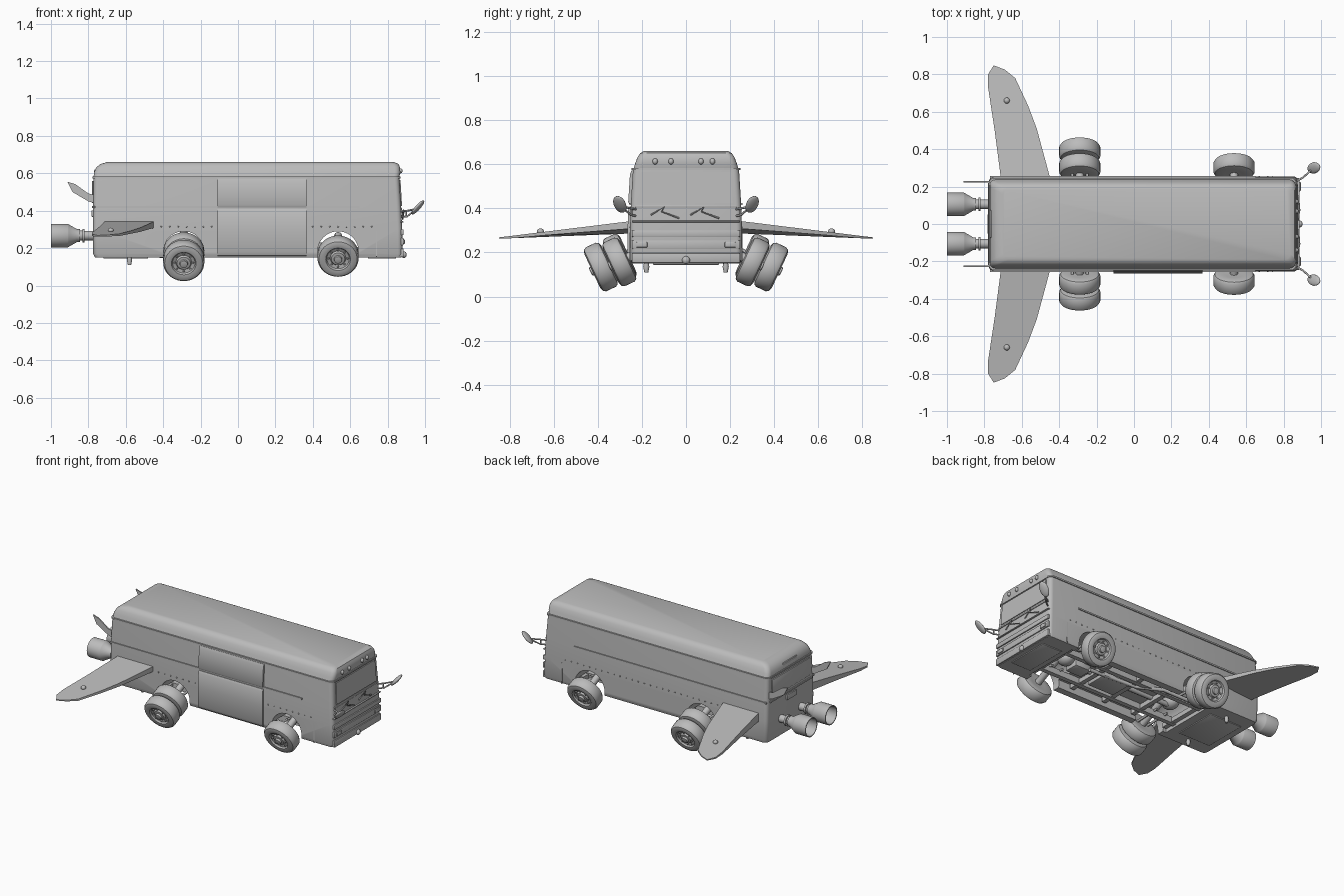
import bpy, bmesh, math
from mathutils import Vector, Matrix

if "Cube" in bpy.data.objects:
    bpy.data.objects.remove(bpy.data.objects["Cube"])

grey = bpy.data.materials.new("plain_grey")
grey.use_nodes = True
grey.diffuse_color = (0.5, 0.5, 0.5, 1)
grey.node_tree.nodes["Principled BSDF"].inputs["Base Color"].default_value = (0.5, 0.5, 0.5, 1)


def select(ob):
    bpy.ops.object.select_all(action='DESELECT')
    ob.select_set(True)
    bpy.context.view_layer.objects.active = ob


def finish(bm, name, angle=35):
    bmesh.ops.recalc_face_normals(bm, faces=bm.faces)
    me = bpy.data.meshes.new(name)
    bm.to_mesh(me)
    bm.free()
    me.materials.append(grey)
    ob = bpy.data.objects.new(name, me)
    bpy.context.collection.objects.link(ob)
    select(ob)
    bpy.ops.object.shade_smooth_by_angle(angle=math.radians(angle))
    return ob


def box(name, centre, size, bevel=0.0):
    bm = bmesh.new()
    bmesh.ops.create_cube(bm, size=1, matrix=Matrix.Translation(centre) @ Matrix.Diagonal((*size, 1)))
    if bevel:
        bmesh.ops.bevel(bm, geom=bm.edges[:], offset=bevel, segments=2, affect='EDGES', profile=0.5)
    return finish(bm, name)


def skin(bm, loops, caps=True):
    for a, b in zip(loops, loops[1:]):
        for i in range(len(a)):
            j = (i + 1) % len(a)
            bm.faces.new((a[i], a[j], b[j], b[i]))
    if caps:
        bm.faces.new(loops[0])
        bm.faces.new(loops[-1])


def lathe(name, profile, origin, axis, segs=32):
    """Revolve (distance along axis, radius) pairs; both ends are capped."""
    bm = bmesh.new()
    m = Matrix.Translation(origin) @ Vector(axis).to_track_quat('Z', 'Y').to_matrix().to_4x4()
    ring = [2 * math.pi * i / segs for i in range(segs)]
    skin(bm, [[bm.verts.new(m @ Vector((r * math.cos(t), r * math.sin(t), d))) for t in ring]
              for d, r in profile])
    return finish(bm, name)


def loft(name, levels, radius=0.03):
    """Stack rounded rectangles given as (z, back x, front x, half width)."""
    bm = bmesh.new()
    loops = []
    for z, x0, x1, hy in levels:
        corners = [(x1, hy, 0), (x0, hy, 1), (x0, -hy, 2), (x1, -hy, 3)]
        loop = []
        for x, y, q in corners:
            cx = x - math.copysign(radius, x)
            cy = y - math.copysign(radius, y)
            for k in range(5):
                t = (q + k / 4) * math.pi / 2
                loop.append(bm.verts.new((cx + radius * math.cos(t), cy + radius * math.sin(t), z)))
        loops.append(loop)
    skin(bm, loops)
    return finish(bm, name)


def prism(name, points, shift):
    bm = bmesh.new()
    skin(bm, [[bm.verts.new(p) for p in points],
              [bm.verts.new(Vector(p) + Vector(shift)) for p in points]])
    return finish(bm, name)


def tube(name, points, r):
    cu = bpy.data.curves.new(name, 'CURVE')
    cu.dimensions = '3D'
    cu.bevel_depth = r
    cu.bevel_resolution = 2
    cu.use_fill_caps = True
    sp = cu.splines.new('POLY')
    sp.points.add(len(points) - 1)
    for p, co in zip(sp.points, points):
        p.co = (*co, 1)
    cu.materials.append(grey)
    ob = bpy.data.objects.new(name, cu)
    bpy.context.collection.objects.link(ob)
    select(ob)
    bpy.ops.object.convert(target='MESH')


def ball(name, centre, size, tilt=None):
    bm = bmesh.new()
    m = Matrix.Translation(centre) @ (tilt or Matrix()) @ Matrix.Diagonal((*size, 1))
    bmesh.ops.create_uvsphere(bm, u_segments=16, v_segments=10, radius=1, matrix=m)
    return finish(bm, name, 60)


def cut(target, cutter):
    cutter.hide_render = True
    mod = target.modifiers.new("cut", 'BOOLEAN')
    mod.operation = 'DIFFERENCE'
    mod.solver = 'EXACT'
    mod.object = cutter
    select(target)
    bpy.ops.object.modifier_apply(modifier=mod.name)
    bpy.data.objects.remove(cutter)


# Main body with wheel openings and a recessed underside
REAR, FRONT = -0.29, 0.535
body = loft("body", [(0.15, -0.765, 0.875, 0.245), (0.17, -0.775, 0.88, 0.252), (0.3, -0.775, 0.878, 0.254),
                     (0.42, -0.775, 0.872, 0.25), (0.58, -0.772, 0.862, 0.24)], 0.025)
cut(body, box("cutter", (0.12, 0, 0.14), (1.08, 0.4, 0.13)))
for x in (REAR, FRONT):
    cut(body, lathe("cutter", [(-0.4, 0.11), (0.4, 0.11)], (x, 0, 0.18), (0, 1, 0), 40))
select(body)
bpy.ops.object.shade_smooth_by_angle(angle=math.radians(35))

# Roof, gutter and belt lines
loft("roof", [(0.58, -0.772, 0.862, 0.238), (0.605, -0.77, 0.868, 0.23), (0.632, -0.757, 0.866, 0.22),
              (0.65, -0.735, 0.858, 0.208), (0.66, -0.7, 0.835, 0.19)], 0.03)
loft("gutter", [(0.573, -0.777, 0.868, 0.247), (0.583, -0.777, 0.868, 0.247)], 0.03)
box("back_belt", (-0.775, 0, 0.42), (0.012, 0.44, 0.01))
for s in (-1, 1):
    side = "left" if s > 0 else "right"
    box(side + "_belt", (-0.06, s * 0.25, 0.42), (1.42, 0.012, 0.01))
    box(side + "_seam", (0.74, s * 0.254, 0.22), (0.006, 0.004, 0.14))
    for i in range(32):
        x = -0.68 + i * 0.045
        if s > 0 or not -0.13 < x < 0.38:
            ball(side + "_rivet", (x, s * 0.254, 0.315), (0.004, 0.003, 0.004))

# Side door, lower and upper panel
prism("door_lower", [(-0.11, y, z) for y, z in
      [(-0.23, 0.155), (-0.255, 0.16), (-0.264, 0.18), (-0.265, 0.3), (-0.262, 0.395), (-0.255, 0.408), (-0.23, 0.408)]],
      (0.475, 0, 0))
prism("door_upper", [(-0.11, y, z) for y, z in
      [(-0.22, 0.416), (-0.255, 0.416), (-0.262, 0.43), (-0.254, 0.555), (-0.247, 0.572), (-0.22, 0.572)]],
      (0.475, 0, 0))

# Front face: ribs, windscreen, lamps and wipers
for z, h in ((0.175, 0.045), (0.235, 0.04), (0.285, 0.03), (0.34, 0.008)):
    box("front_rib", (0.873, 0, z), (0.026, 0.49, h), 0.004)
box("windscreen_sill", (0.868, 0, 0.41), (0.02, 0.46, 0.012), 0.003)
prism("windscreen", [(0.865, -0.21, 0.425), (0.865, 0.21, 0.425), (0.857, 0.205, 0.565), (0.857, -0.205, 0.565)],
      (0.012, 0, 0))
ball("front_tow_ball", (0.887, 0, 0.165), (0.015, 0.018, 0.018))
for y in (-0.14, -0.068, 0.068, 0.12):
    ball("roof_marker", (0.868, y, 0.613), (0.012, 0.012, 0.014))
for y in (-0.16, 0.02):
    tube("wiper", [(0.878, y, 0.37), (0.885, y + 0.06, 0.405), (0.885, y + 0.05, 0.385), (0.88, y + 0.13, 0.355)], 0.004)

# Rear face: panel, plate and roof lamp
box("rear_hatch", (-0.774, 0, 0.5), (0.012, 0.4, 0.12), 0.004)
box("rear_plate", (-0.779, 0, 0.385), (0.01, 0.1, 0.035), 0.003)
box("rear_roof_lamp", (-0.758, 0, 0.61), (0.025, 0.15, 0.02), 0.005)

# Wheel shape: tyre, rim recess and hub along the axle
WHEEL = [(-0.04, 0.05), (-0.043, 0.085), (-0.037, 0.102), (-0.025, 0.11), (0.025, 0.11), (0.037, 0.102),
         (0.043, 0.085), (0.04, 0.066), (0.03, 0.06), (0.025, 0.042), (0.036, 0.036), (0.038, 0.022),
         (0.05, 0.02), (0.052, 0.012)]
TILT = math.radians(25)


def wheel(name, centre, axis):
    lathe(name, WHEEL, centre, axis, 40)
    turn = axis.to_track_quat('Z', 'Y')
    for i in range(8):
        t = i * math.pi / 4
        spot = centre + turn @ Vector((0.05 * math.cos(t), 0.05 * math.sin(t), 0.022))
        lathe(name + "_nut", [(0, 0.006), (0.014, 0.005)], spot, axis, 6)


for s in (-1, 1):
    side = "left_" if s > 0 else "right_"
    axis = Vector((0, s * math.cos(TILT), -math.sin(TILT)))

    # Folded-out wheels with their arms
    outer = Vector((REAR, s * 0.386, 0.134))
    steer = Vector((FRONT, s * 0.302, 0.157))
    wheel(side + "rear_outer_wheel", outer, axis)
    wheel(side + "rear_inner_wheel", outer - axis * 0.094, axis)
    wheel(side + "front_wheel", steer, axis)
    for hub, back in ((outer, 0.35), (steer, 0.26)):
        tube(side + "axle_arm", [hub, hub - axis * back], 0.022)
        for d in (-0.04, 0.04):
            tube(side + "wheel_strut", [hub - axis * 0.12 + Vector((d, 0, 0.01)), (hub.x + d, s * 0.08, 0.2)], 0.008)

    # Wing: tapered in thickness towards the tip and leading edge
    outline = [(-0.44, 0.2), (-0.455, 0.27), (-0.52, 0.51), (-0.565, 0.63), (-0.635, 0.78), (-0.69, 0.825),
               (-0.75, 0.848), (-0.78, 0.8), (-0.78, 0.73), (-0.745, 0.5), (-0.715, 0.27), (-0.71, 0.2)]
    bm = bmesh.new()
    loops = [[], []]
    for x, y in outline:
        t = (y - 0.25) / 0.6
        top = 0.342 - 0.074 * t
        thick = (0.05 if x < -0.6 else 0.028) * (1 - t) + 0.006
        loops[0].append(bm.verts.new((x, s * y, top)))
        loops[1].append(bm.verts.new((x, s * y, top - thick)))
    skin(bm, loops)
    finish(bm, side + "wing")
    ball(side + "wing_lamp", (-0.68, s * 0.66, 0.295), (0.016, 0.016, 0.014))

    # Tail fin
    prism(side + "tail_fin", [(x, s * 0.225 - 0.004, z) for x, z in
          [(-0.75, 0.435), (-0.8, 0.45), (-0.885, 0.5), (-0.912, 0.555), (-0.87, 0.542), (-0.8, 0.492), (-0.75, 0.48)]],
          (0, 0.008, 0))

    # Rocket engine with a hollow nozzle
    lathe(side + "rocket", [(-0.02, 0.025), (0.05, 0.025), (0.05, 0.036), (0.062, 0.036), (0.062, 0.026),
                            (0.075, 0.026), (0.075, 0.034), (0.09, 0.034), (0.135, 0.06), (0.14, 0.063), (0.23, 0.063),
                            (0.23, 0.057), (0.14, 0.054), (0.1, 0.025)], (-0.77, s * 0.105, 0.267), (-1, 0, 0))

    # Door mirror on two arms
    lean = Matrix.Rotation(s * math.radians(20), 4, 'Z') @ Matrix.Rotation(math.radians(42), 4, 'Y')
    ball(side + "mirror", (0.962, s * 0.3, 0.418), (0.012, 0.03, 0.05), lean)
    for z in (0.365, 0.395):
        tube(side + "mirror_arm", [(0.865, s * 0.225, z), (0.905, s * 0.25, z + 0.005), (0.955, s * 0.295, 0.41)], 0.005)
    tube(side + "mirror_brace", [(0.9, s * 0.247, 0.365), (0.9, s * 0.247, 0.4)], 0.004)

    # Chassis rails and rear thruster pegs
    box(side + "chassis_rail", (0.12, s * 0.12, 0.185), (1.1, 0.03, 0.04))
    lathe(side + "peg", [(0, 0.01), (0.02, 0.014), (0.045, 0.009)], (-0.58, s * 0.18, 0.155), (0, 0, -1), 12)
    box(side + "front_lamp", (0.884, s * 0.2, 0.235), (0.016, 0.05, 0.025), 0.004)

# Underside: cross members, tanks, shaft and exhaust
for x in (-0.4, -0.15, 0.08, 0.33, 0.64):
    box("cross_member", (x, 0, 0.185), (0.03, 0.38, 0.03))
box("belly_tank", (0.2, 0, 0.183), (0.2, 0.16, 0.045), 0.008)
box("gearbox", (0.44, 0, 0.2), (0.12, 0.1, 0.06), 0.01)
box("nose_panel", (0.77, 0, 0.149), (0.15, 0.3, 0.01), 0.003)
box("tail_panel", (-0.6, 0, 0.149), (0.24, 0.3, 0.01), 0.003)
tube("drive_shaft", [(-0.29, 0, 0.2), (0.44, 0, 0.2)], 0.016)
tube("exhaust_pipe", [(0.4, 0.06, 0.17), (0.05, 0.08, 0.17), (-0.1, 0.16, 0.17), (-0.42, 0.17, 0.16)], 0.012)
for x in (REAR, FRONT):
    ball("differential", (x, 0, 0.225), (0.05, 0.06, 0.045))
